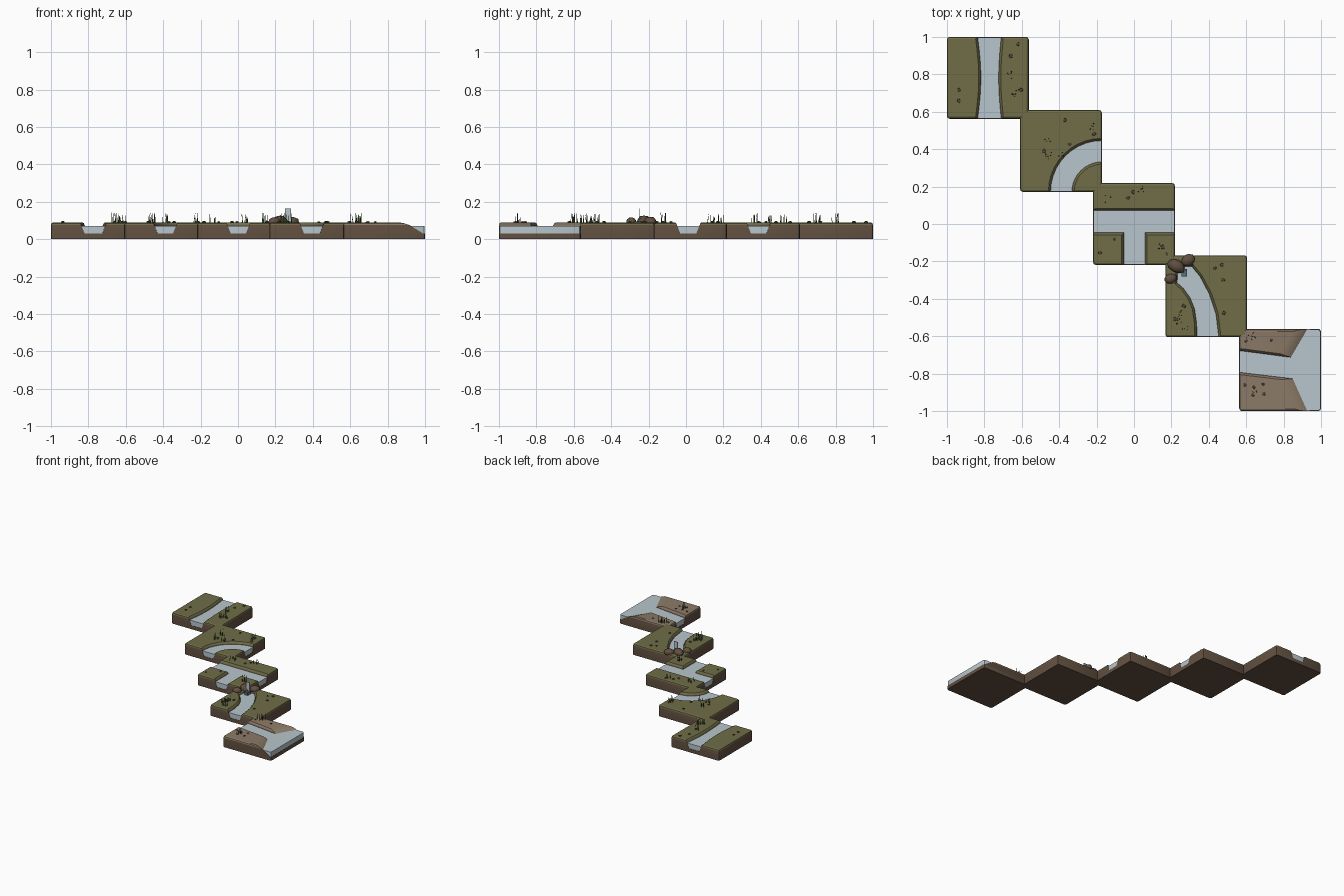
import bpy, bmesh, math, random
from mathutils import Vector, Matrix

random.seed(4)
cube = bpy.data.objects.get("Cube")
if cube:
    bpy.data.objects.remove(cube)


def material(name, rgb):
    m = bpy.data.materials.new(name)
    m.use_nodes = True
    m.diffuse_color = (*rgb, 1)
    m.node_tree.nodes["Principled BSDF"].inputs["Base Color"].default_value = (*rgb, 1)
    return m


grass = material("olive grass", (.162, .155, .064))
dirt = material("brown dirt", (.122, .08, .052))
sand = material("beach sand", (.262, .198, .138))
water = material("pale water", (.48, .565, .61))
stone = material("dark stone", (.085, .06, .042))
reed_green = material("reed green", (.05, .085, .025))
teal = material("wet slate", (.10, .15, .165))

HALF = .2187
BED, SHORE, WATER = .03, .075, .07
# Heights of the bank rings, and inward offset of each kind of edge
LEVELS = [BED, SHORE, .085, .09]
OFFSET = {"o": [0, 0, .003, .011],       # outer side
          "c": [-.018, 0, .004, .010],   # channel side
          "s": [-.06, .006, .03, .055]}  # sloping beach


def finish(bm, name, mats, smooth=30):
    bmesh.ops.recalc_face_normals(bm, faces=bm.faces)
    me = bpy.data.meshes.new(name)
    bm.to_mesh(me)
    bm.free()
    ob = bpy.data.objects.new(name, me)
    bpy.context.collection.objects.link(ob)
    for m in mats:
        me.materials.append(m)
    if smooth:
        bpy.ops.object.select_all(action="DESELECT")
        ob.select_set(True)
        bpy.context.view_layer.objects.active = ob
        bpy.ops.object.shade_smooth_by_angle(angle=math.radians(smooth))
    return ob


def rounded(outline, r=.014):
    """Round the corners between two outer edges."""
    out = []
    for i, (x, y, kind) in enumerate(outline):
        a, b = outline[i - 1], outline[(i + 1) % len(outline)]
        p = Vector((x, y))
        if kind == "o" and a[2] == "o":
            u = (Vector(a[:2]) - p).normalized() * r
            v = (Vector(b[:2]) - p).normalized() * r
            for q in (p + u, p + (u + v) * .3, p + v):
                out.append((q, "o"))
        else:
            out.append((p, kind))
    return out


def inset(pts, level):
    """Move every edge inward by the distance of its kind."""
    ring = []
    for i, (p, kind) in enumerate(pts):
        before, pk = pts[i - 1]
        after = pts[(i + 1) % len(pts)][0]
        e1, e2 = (p - before).normalized(), (after - p).normalized()
        n1, n2 = Vector((-e1.y, e1.x)), Vector((-e2.y, e2.x))
        d1, d2 = OFFSET[pk][level], OFFSET[kind][level]
        det = n1.x * n2.y - n1.y * n2.x
        if abs(det) < .02:
            ring.append(p + n1 * (d1 + d2) / 2)
        else:
            ring.append(p + Vector((d1 * n2.y - d2 * n1.y, d2 * n1.x - d1 * n2.x)) / det)
    return ring


def loft(name, rings, heights, mats, rule=lambda k, i: 0, top=0, smooth=30):
    bm = bmesh.new()
    rows = [[bm.verts.new((p.x, p.y, z)) for p in ring] for ring, z in zip(rings, heights)]
    n = len(rows[0])
    for k in range(len(rows) - 1):
        for i in range(n):
            j = (i + 1) % n
            f = bm.faces.new((rows[k][i], rows[k][j], rows[k + 1][j], rows[k + 1][i]))
            f.material_index = rule(k, i)
    bm.faces.new(rows[0][::-1])
    bm.faces.new(rows[-1]).material_index = top
    return finish(bm, name, mats, smooth)


def bank(name, outline, cover):
    pts = rounded(outline)
    rings = [inset(pts, k) for k in range(len(LEVELS))]
    loft(name, rings, LEVELS, [dirt, cover],
         lambda k, i: int(k > 0 or pts[i][1] == "s"), 1)


def square(half, cx, cy):
    corners = [(-1, -1), (1, -1), (1, 1), (-1, 1)]
    return [p for p, _ in rounded([(cx + a * half, cy + b * half, "o") for a, b in corners])]


# Dirt base and water body of every tile
CENTRES = [(-.7813, .7813), (-.3906, .3906), (0, 0), (.3860, -.3860), (.7813, -.7813)]
for (cx, cy), tile in zip(CENTRES, ["straight", "bend", "junction", "spring", "mouth"]):
    s = square(HALF, cx, cy)
    loft(tile + "_base", [s, s], [0, BED], [dirt])
    w = square(HALF - .002, cx, cy)
    loft(tile + "_water", [w, w], [BED - .004, WATER], [water])


def edges(c):
    return c[0] - HALF, c[0] + HALF, c[1] - HALF, c[1] + HALF


# Straight river with a gently pinched channel
L, R, B, T = edges(CENTRES[0])
steps = [i / 6 for i in range(7)]
left = [(-.838 + .018 * math.sin(math.pi * t), B + (T - B) * t, "c") for t in steps]
right = [(-.708 - .014 * math.sin(math.pi * t), T + (B - T) * t, "c") for t in steps]
left[-1] = (*left[-1][:2], "o")
right[-1] = (*right[-1][:2], "o")
bank("straight_bank_right", [(L, B, "o")] + left + [(L, T, "o")], grass)
bank("straight_bank_left", right + [(R, B, "o"), (R, T, "o")], grass)

# Quarter bend around one corner
L, R, B, T = edges(CENTRES[1])


def arc(r, a0, a1, n=10):
    pts = []
    for i in range(n + 1):
        a = math.radians(a0 + (a1 - a0) * i / n)
        pts.append((R + r * math.cos(a), B + r * math.sin(a), "c" if i < n else "o"))
    return pts


bank("bend_outer_bank", [(L, B, "o")] + arc(.276, 180, 90) + [(R, T, "o"), (L, T, "o")], grass)
bank("bend_inner_bank", [(R, B, "o")] + arc(.158, 90, 180), grass)

# T junction
L, R, B, T = edges(CENTRES[2])
bank("junction_back_bank", [(L, .073, "c"), (R, .073, "o"), (R, T, "o"), (L, T, "o")], grass)
bank("junction_right_bank", [(L, B, "o"), (-.056, B, "c"), (-.056, -.048, "c"), (L, -.048, "o")], grass)
bank("junction_left_bank", [(.06, B, "o"), (R, B, "o"), (R, -.048, "c"), (.06, -.048, "c")], grass)

# Spring tile, its stream curving out from the boulders
L, R, B, T = edges(CENTRES[3])
stream = [(.335, B), (.333, -.53), (.322, -.455), (.298, -.395), (.262, -.345), (.228, -.315),
          (.232, -.262), (.275, -.225), (.31, -.225), (.355, -.28), (.405, -.375), (.44, -.48), (.455, B)]
stream = [(x, y, "c") for x, y in stream[:-1]] + [(*stream[-1], "o")]
bank("spring_bank", [(L, B, "o")] + stream + [(R, B, "o"), (R, T, "o"), (L, T, "o")], grass)

# River mouth with sandy slopes
L, R, B, T = edges(CENTRES[4])
bank("mouth_back_beach", [(L, -.675, "c"), (.838, -.711, "s"), (.925, T, "o"), (L, T, "o")], sand)
bank("mouth_front_beach", [(L, B, "o"), (.925, B, "s"), (.848, -.829, "c"), (L, -.795, "o")], sand)


def rock(name, loc, size, spin, rough, detail):
    bm = bmesh.new()
    bmesh.ops.create_icosphere(bm, subdivisions=detail, radius=1)
    for v in bm.verts:
        v.co *= 1 + random.uniform(-rough, rough)
    place = Matrix.Translation(loc) @ Matrix.Rotation(spin, 4, "Z") @ Matrix.Diagonal((*size, 1))
    bmesh.ops.transform(bm, matrix=place, verts=bm.verts)
    finish(bm, name, [dirt if detail > 1 else stone], 40)


# Boulders over the spring
rock("boulder_front", (.195, -.292, .092), (.034, .027, .026), .2, .06, 2)
rock("boulder_middle", (.226, -.225, .095), (.05, .035, .032), -.5, .06, 2)
rock("boulder_back", (.29, -.193, .093), (.04, .032, .028), .6, .06, 2)

# Water jet and the slate under it
bm = bmesh.new()
bmesh.ops.create_cube(bm, size=1, matrix=Matrix.Translation((.267, -.25, .118)) @ Matrix.Diagonal((.032, .004, .094, 1)))
finish(bm, "spring_jet", [water], 0)
bm = bmesh.new()
bmesh.ops.create_cube(bm, size=1, matrix=Matrix.Translation((.269, -.26, .08)) @ Matrix.Diagonal((.03, .04, .03, 1)))
finish(bm, "spring_slate", [teal], 0)

# Pebbles
pebbles = [(-.936, .717), (-.936, .658), (-.62, .963), (-.658, .898), (-.604, .717),
           (-.369, .556), (-.481, .39), (-.214, .481), (-.342, .428),
           (-.005, .171), (-.032, .139), (-.102, -.08), (-.182, -.155), (.155, -.123), (.176, -.16),
           (.433, -.235), (.47, -.219), (.476, -.299), (.481, -.476), (.267, -.438), (.219, -.508),
           (.599, -.626), (.733, -.62), (.594, -.861), (.642, -.872), (.69, -.856), (.636, -.914), (.695, -.909)]
for x, y in pebbles:
    r = random.uniform(.009, .013)
    rock("pebble", (x, y, .091), (r, r * .85, r * .6), random.uniform(0, 3), .08, 1)

# Reed clumps of thin leaning blades
clumps = [(-.663, .797), (-.64, .7), (-.62, .71), (-.46, .44), (-.455, .364), (-.385, .38), (-.22, .52),
          (-.139, .134), (.037, .187), (.139, -.123), (.246, -.481), (.275, -.55), (.237, -.52),
          (.642, -.594), (.62, -.61), (.64, -.9)]
for x, y in clumps:
    bm = bmesh.new()
    for _ in range(6):
        h = random.uniform(.022, .055)
        at = Vector((x + random.uniform(-.018, .018), y + random.uniform(-.018, .018), .088 + h / 2))
        lean = Matrix.Rotation(random.uniform(-.15, .15), 4, random.choice("XY"))
        bmesh.ops.create_cone(bm, segments=3, cap_ends=True, radius1=.0028, radius2=.0008, depth=h,
                              matrix=Matrix.Translation(at) @ lean)
    finish(bm, "reed_clump", [reed_green], 0)
